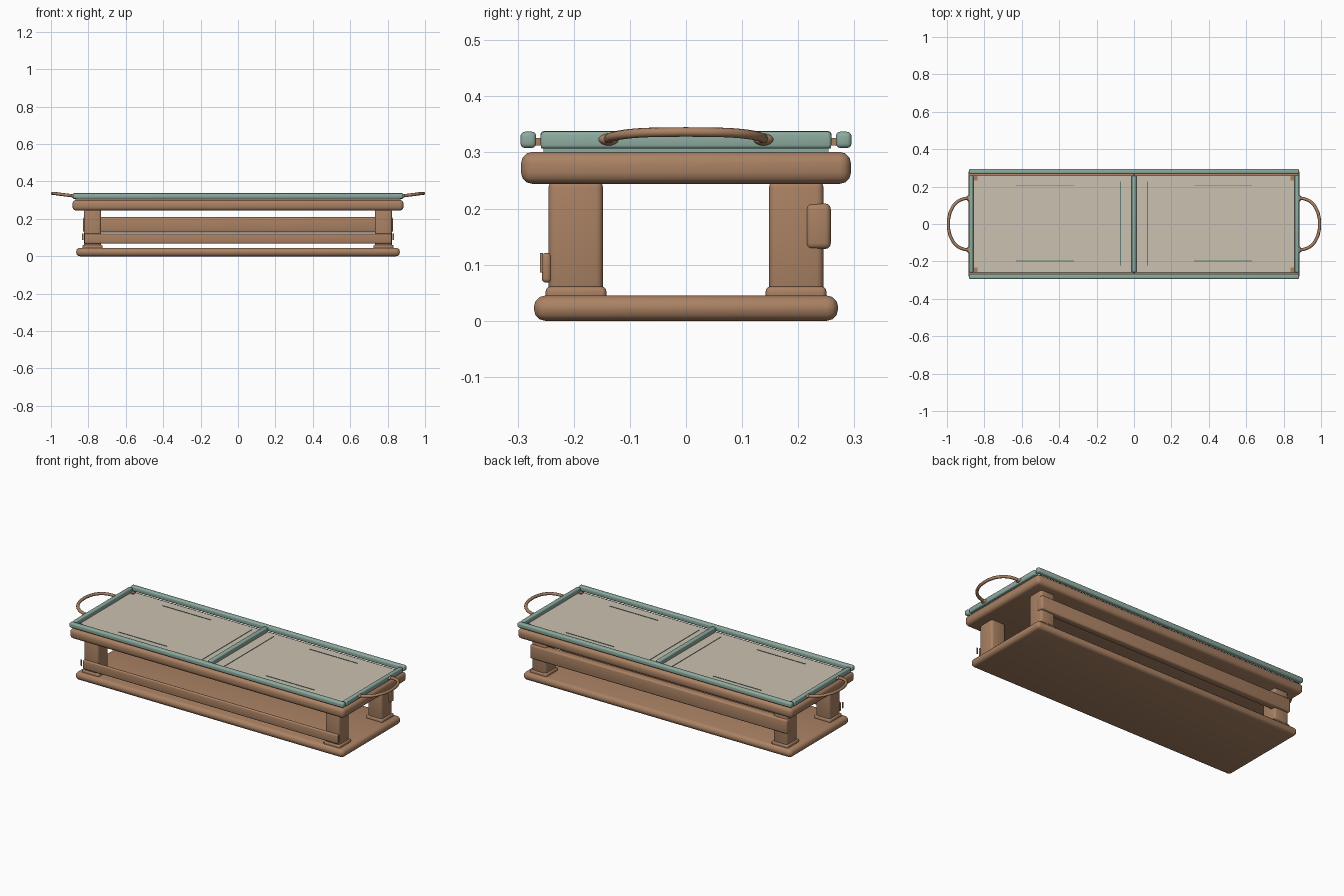
import bpy, math
from mathutils import Vector

if "Cube" in bpy.data.objects:
    bpy.data.objects.remove(bpy.data.objects["Cube"])


def material(name, rgb):
    m = bpy.data.materials.new(name)
    m.diffuse_color = (*rgb, 1)
    m.use_nodes = True
    m.node_tree.nodes["Principled BSDF"].inputs["Base Color"].default_value = m.diffuse_color
    return m


WOOD = material("warm_wood", (0.40, 0.22, 0.125))
TEAL = material("sage_teal", (0.27, 0.41, 0.35))
CREAM = material("cream_panel", (0.60, 0.54, 0.44))
LINE = material("dark_teal", (0.12, 0.22, 0.20))


def box(name, x, y, z, mat, bevel=0.0, segments=3):
    """Rounded box from (min, max) ranges."""
    bpy.ops.mesh.primitive_cube_add(size=1)
    ob = bpy.context.object
    ob.name = name
    for v in ob.data.vertices:
        v.co = Vector([(r[0] + r[1]) / 2 + c * (r[1] - r[0])
                       for r, c in zip((x, y, z), v.co)])
    ob.data.materials.append(mat)
    if bevel:
        mod = ob.modifiers.new("round", 'BEVEL')
        mod.width, mod.segments = bevel, segments
        bpy.ops.object.modifier_apply(modifier="round")
        bpy.ops.object.shade_smooth_by_angle(angle=math.radians(35))
    return ob


def span(s, a, b):
    """Range a..b mirrored by sign s."""
    return tuple(sorted((s * a, s * b)))


# Base and top slabs
box("base_slab", (-0.865, 0.865), (-0.271, 0.271), (0, 0.045), WOOD, 0.02)
box("top_slab", (-0.885, 0.885), (-0.294, 0.294), (0.244, 0.301), WOOD, 0.02)

# Posts with foot collars
for sx in (-1, 1):
    for sy in (-1, 1):
        box("post", span(sx, 0.732, 0.823), span(sy, 0.148, 0.245),
            (0.05, 0.25), WOOD, 0.012)
        box("post_collar", span(sx, 0.724, 0.831), span(sy, 0.142, 0.25),
            (0.035, 0.061), WOOD, 0.008)

# Long rails between the posts
box("front_rail", (-0.822, 0.822), (-0.257, -0.240), (0.068, 0.121), WOOD, 0.007)
box("back_rail", (-0.828, 0.828), (0.214, 0.258), (0.128, 0.209), WOOD, 0.01)

# Tray floor and panel
box("tray_floor", (-0.868, 0.868), (-0.254, 0.254), (0.30, 0.307), TEAL)
box("tray_panel", (-0.866, 0.866), (-0.258, 0.258), (0.307, 0.312), CREAM)

# Tray frame and divider
for s in (-1, 1):
    box("long_frame_bar", (-0.883, 0.883), span(s, 0.267, 0.295),
        (0.308, 0.337), TEAL, 0.008)
    box("end_frame_bar", span(s, 0.859, 0.883), (-0.259, 0.259),
        (0.307, 0.337), TEAL, 0.006)
    box("divider_pin", (-0.006, 0.006), span(s, 0.258, 0.272),
        (0.312, 0.326), WOOD)
box("divider", (-0.013, 0.013), (-0.259, 0.259), (0.308, 0.338), TEAL, 0.005)

for sx in (-1, 1):
    # Inlaid guide lines
    box("cross_line", span(sx, 0.070, 0.074), (-0.222, 0.228),
        (0.311, 0.314), LINE)
    for y in (-0.198, 0.205):
        box("long_line", span(sx, 0.32, 0.63), (y - 0.002, y + 0.002),
            (0.311, 0.314), LINE)
    # Pegs beside the front rail
    box("rail_peg", span(sx, 0.827, 0.833), (-0.260, -0.255),
        (0.086, 0.121), WOOD)
    # Corner blocks
    for sy in (-1, 1):
        box("corner_block", span(sx, 0.838, 0.862), span(sy, 0.232, 0.258),
            (0.311, 0.317), WOOD)

# Bowed handles with ferrules
HALF = [(0.872, 0.138, 0.322), (0.905, 0.136, 0.326), (0.945, 0.118, 0.331),
        (0.975, 0.080, 0.335), (0.989, 0.038, 0.336)]
PATH = HALF + [(0.992, 0, 0.3365)] + [(x, -y, z) for x, y, z in HALF[::-1]]
for sx in (-1, 1):
    curve = bpy.data.curves.new("handle", 'CURVE')
    curve.dimensions = '3D'
    curve.bevel_depth, curve.bevel_resolution = 0.0085, 2
    curve.use_fill_caps = True
    curve.resolution_u = 4
    sp = curve.splines.new('BEZIER')
    sp.bezier_points.add(len(PATH) - 1)
    for p, (x, y, z) in zip(sp.bezier_points, PATH):
        p.co = (sx * x, y, z)
        p.handle_left_type = p.handle_right_type = 'AUTO'
    curve.materials.append(WOOD)
    ob = bpy.data.objects.new("handle", curve)
    bpy.context.collection.objects.link(ob)
    for sy in (-1, 1):
        bpy.ops.mesh.primitive_uv_sphere_add(
            segments=14, ring_count=8, radius=1,
            location=(sx * 0.878, sy * 0.138, 0.323))
        boss = bpy.context.object
        boss.name = "handle_ferrule"
        boss.scale = (0.018, 0.019, 0.011)
        boss.data.materials.append(WOOD)
        bpy.ops.object.shade_smooth_by_angle()
